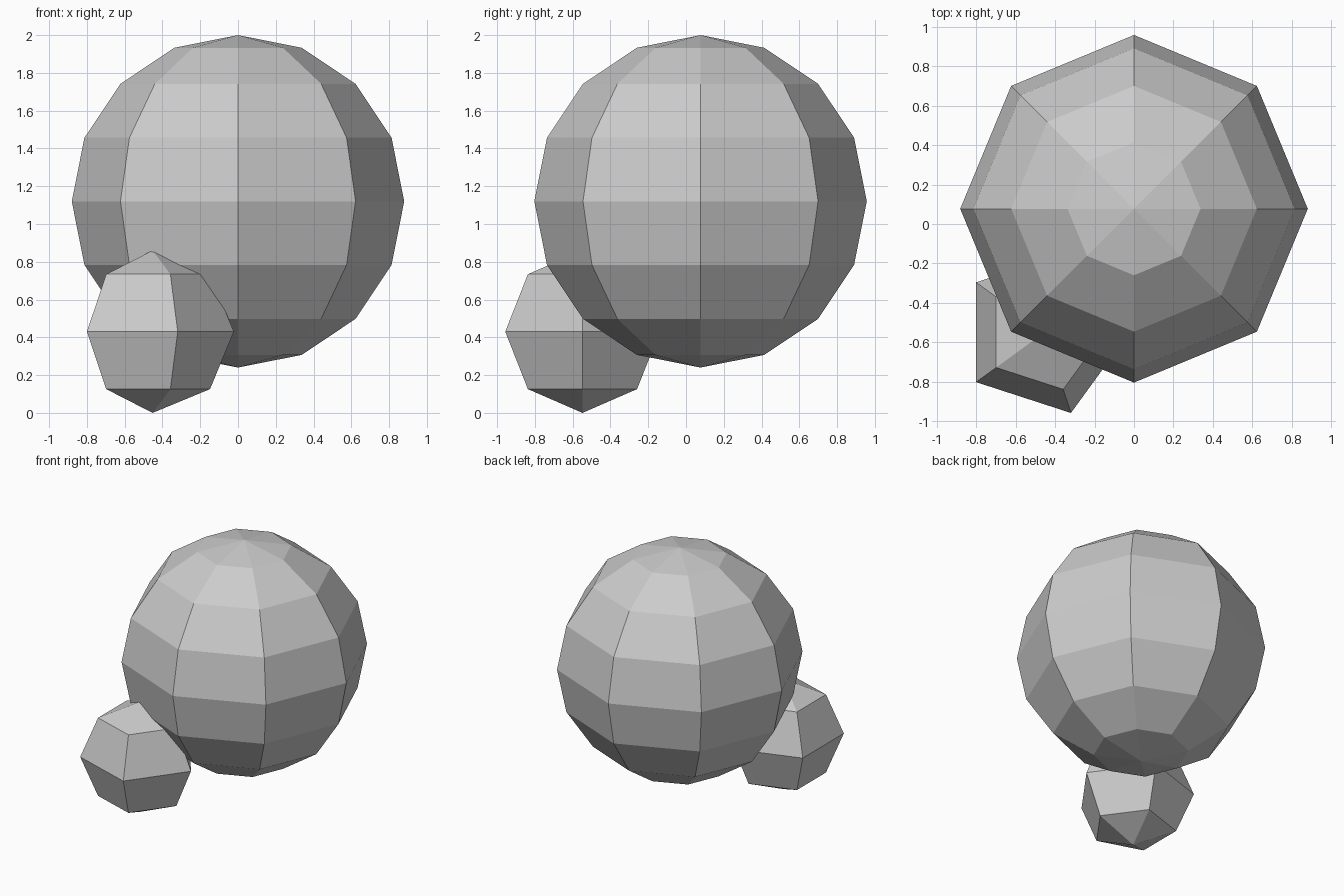
import bpy
import bmesh
from math import radians
from mathutils import Matrix

if "Cube" in bpy.data.objects:
    bpy.data.objects.remove(bpy.data.objects["Cube"])


def low_poly_ball(name, segments, rings, radius, centre):
    """Flat-faced ball with its first meridian facing +x."""
    bm = bmesh.new()
    bmesh.ops.create_uvsphere(bm, u_segments=segments, v_segments=rings, radius=radius)
    # primitive starts its meridians on the y axis
    bmesh.ops.rotate(bm, verts=bm.verts, matrix=Matrix.Rotation(radians(-90), 3, 'Z'))
    mesh = bpy.data.meshes.new(name)
    bm.to_mesh(mesh)
    bm.free()
    obj = bpy.data.objects.new(name, mesh)
    obj.location = centre
    bpy.context.collection.objects.link(obj)
    return obj


# large round body
low_poly_ball("large_ball", 8, 8, 0.88, (0, 0.077, 1.12))

# small ball resting on the ground at the front left
low_poly_ball("small_ball", 5, 4, 0.43, (-0.452, -0.548, 0.43))
